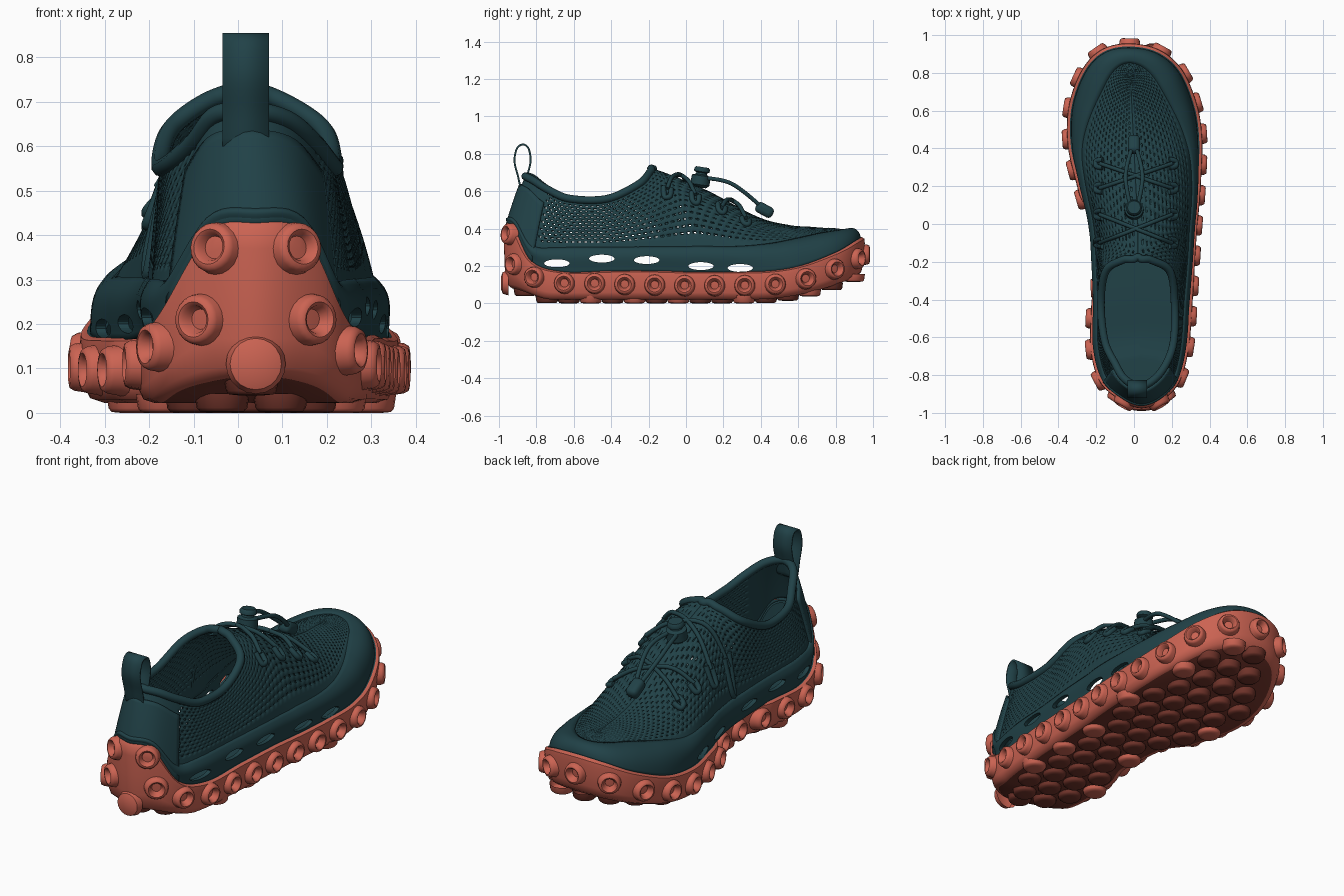
import bpy, bmesh, math
from mathutils import Vector

if "Cube" in bpy.data.objects:
    bpy.data.objects.remove(bpy.data.objects["Cube"])


def material(name, rgb):
    m = bpy.data.materials.new(name)
    m.use_nodes = True
    m.diffuse_color = (*rgb, 1)
    m.node_tree.nodes["Principled BSDF"].inputs["Base Color"].default_value = (*rgb, 1)
    return m


TEAL = material("dark teal", (0.015, 0.054, 0.064))
CORAL = material("coral rubber", (0.6, 0.125, 0.085))
RUST = material("dark rust tread", (0.17, 0.035, 0.024))


def smooth(x, a, b):
    t = min(1, max(0, (x - a) / (b - a)))
    return t * t * (3 - 2 * t)


def lerp(a, b, t):
    return a + (b - a) * t


def spline(pts, u):
    """Closed Catmull-Rom through tuples of any length."""
    i, t, n = math.floor(u), u - math.floor(u), len(pts)
    a, b, c, d = (pts[(i + k) % n] for k in (-1, 0, 1, 2))
    return [0.5 * (2 * q + (r - p) * t + (2 * p - 5 * q + 4 * r - s) * t * t
                   + (3 * q - p - 3 * r + s) * t ** 3) for p, q, r, s in zip(a, b, c, d)]


# Stations round the shoe: foot of the upper, then the matching collar or ridge point
RIGHT = [(.04, -.95, .42, .03, -.86, .68), (.14, -.91, .40, .11, -.82, .66),
         (.22, -.82, .22, .17, -.74, .61), (.265, -.65, .165, .21, -.62, .56),
         (.285, -.4, .17, .215, -.42, .56), (.3, -.15, .17, .19, -.25, .64),
         (.31, 0, .165, .09, -.19, .705), (.32, .1, .165, .02, -.16, .715),
         (.33, .25, .165, .02, .1, .61), (.335, .45, .17, 0, .38, .465),
         (.31, .62, .2, 0, .55, .42), (.235, .8, .27, 0, .67, .41), (.12, .9, .33, -.01, .73, .405)]
LEFT = [(-.03, .93, .35, -.01, .76, .405), (-.16, .9, .33, -.01, .73, .405),
        (-.255, .8, .27, 0, .67, .41), (-.32, .62, .2, 0, .55, .42),
        (-.325, .42, .17, 0, .38, .465), (-.28, .22, .165, 0, .1, .61),
        (-.24, .07, .165, .02, -.16, .715), (-.22, -.05, .17, -.06, -.19, .705),
        (-.21, -.17, .17, -.15, -.25, .64), (-.2, -.4, .17, -.175, -.42, .56),
        (-.205, -.65, .165, -.155, -.62, .56), (-.16, -.82, .22, -.1, -.74, .61),
        (-.06, -.91, .4, -.05, -.82, .67)]
STATIONS = RIGHT + LEFT


def station(u):
    v = spline(STATIONS, u)
    foot, top = Vector(v[:3]), Vector(v[3:])
    if top.y > -.165:
        top.x = .02 - .05 * max(0, top.y)
    return foot, top


def skin(u, s, off=0.0):
    """Point on the upper: u goes round, s goes from foot to collar."""
    def raw(u, s):
        a, b = station(u)
        w = .12 + .73 * smooth(a.y, -.5, .12)
        f = lerp(s, 1 - math.cos(s * math.pi / 2), w)
        g = lerp(s, math.sin(s * math.pi / 2), w)
        return Vector((lerp(a.x, b.x, f), lerp(a.y, b.y, f), lerp(a.z, b.z, g)))
    p = raw(u, s)
    if off:
        e = .02
        n = (raw(u + e, min(s, .95)) - raw(u - e, min(s, .95))).cross(
            raw(u, min(s + e, .97)) - raw(u, min(s, .97) - e))
        p += n.normalized() * off
    return p


# Even spacing by arc length
FINE = [len(STATIONS) * i / 1200 for i in range(1201)]
ARC = [0.0]
for a, b in zip(FINE, FINE[1:]):
    ARC.append(ARC[-1] + (station(b)[0].xy - station(a)[0].xy).length)
TOTAL = ARC[-1]


def at_arc(d):
    d %= TOTAL
    i = next(k for k in range(1, 1201) if ARC[k] >= d)
    return lerp(FINE[i - 1], FINE[i], (d - ARC[i - 1]) / (ARC[i] - ARC[i - 1]))


def finish(ob, mats, angle=50):
    for m in mats:
        ob.data.materials.append(m)
    bpy.ops.object.select_all(action="DESELECT")
    ob.select_set(True)
    bpy.context.view_layer.objects.active = ob
    bpy.ops.object.shade_smooth_by_angle(angle=math.radians(angle))
    return ob


def new_object(name, bm):
    me = bpy.data.meshes.new(name)
    bm.to_mesh(me)
    bm.free()
    ob = bpy.data.objects.new(name, me)
    bpy.context.collection.objects.link(ob)
    return ob


def grid(name, rows, closed=True, hole=None, thick=0.0, mats=(TEAL,), paint=None):
    """Loft rows of points, leaving out the faces picked by hole."""
    bm = bmesh.new()
    vs = [[bm.verts.new(p) for p in row] for row in rows]
    n = len(rows[0])
    for j in range(len(rows) - 1):
        for i in range(n if closed else n - 1):
            if hole and hole(i, j):
                continue
            k = (i + 1) % n
            f = bm.faces.new((vs[j][i], vs[j][k], vs[j + 1][k], vs[j + 1][i]))
            f.material_index = paint(j) if paint else 0
    ob = finish(new_object(name, bm), mats)
    if thick:
        mod = ob.modifiers.new("thickness", "SOLIDIFY")
        mod.thickness, mod.offset = thick, -1
        bpy.ops.object.modifier_apply(modifier=mod.name)
    return ob


def band_top(u):
    """Side band ends at a set height, and grows into the toe cap."""
    level = next(k / 100 for k in range(15, 100) if skin(u, k / 100).z > .3)
    return max(level, .62 * smooth(station(u)[0].y, -.1, .9))


# Perforated upper
N, ROWS = 240, 34
US = [at_arc(TOTAL * i / N) for i in range(N)]
BAND = [band_top(u) for u in US]
BAND = [sum(BAND[(i + k) % N] for k in range(-4, 5)) / 9 for i in range(N)]
upper = [[skin(u, lerp(b - .05, 1, (j + .35 * (j % 2)) / ROWS)) for u, b in zip(US, BAND)]
         for j in range(ROWS + 1)]


def perforation(i, j):
    heel = min(i, N - i) < 13
    return not heel and 3 < j < ROWS - 1 and j % 2 == 1 and (i + j // 2) % 2 == 0


grid("mesh_upper", upper, hole=perforation, thick=.014)

# Smooth side band and toe cap with oval windows
rows = []
for j in range(11):
    t = j / 10
    rows.append([skin(u, b * t, .004 + .018 * math.sin(math.pi * t ** 1.5)) for u, b in zip(US, BAND)])
band = grid("side_band", rows, thick=.022)
for y, z in ((-.69, .215), (-.45, .24), (-.21, .232), (.08, .2), (.29, .19)):
    bpy.ops.mesh.primitive_cylinder_add(vertices=28, radius=1, depth=1.4, location=(0, y, z),
                                        rotation=(0, math.pi / 2, 0))
    cutter = bpy.context.object
    cutter.scale = (.021, .068, 1)
    cutter.hide_render = True
    mod = band.modifiers.new("window", "BOOLEAN")
    mod.object, mod.operation, mod.solver = cutter, "DIFFERENCE", "EXACT"
    bpy.context.view_layer.objects.active = band
    bpy.ops.object.modifier_apply(modifier=mod.name)
    bpy.data.objects.remove(cutter)

# Heel counter
heel_us = [at_arc(-.23 + .46 * i / 24) for i in range(25)]
grid("heel_counter", [[skin(u, .8 * j / 10, .014) for u in heel_us] for j in range(11)],
     closed=False, thick=.02)


# Sole with insole
def ground(y):
    return .022 + .14 * (max(0, y - .35) / .6) ** 2 + .06 * smooth(-y, .72, .95)


def wall(u, out):
    p = station(u)[0]
    d = station(u + .03)[0] - station(u - .03)[0]
    n = Vector((d.y, -d.x, 0)).normalized()
    if p.x < 0:
        out -= .055 * smooth(p.y, -.42, -.25) * smooth(-p.y, -.16, 0)
    return p + n * out, n


def sole_ring(out, t, shrink=0.0, floor=False):
    ring = []
    for u in US:
        p, n = wall(u, out)
        z = min(p.z, .178) if floor else lerp(ground(p.y), p.z, t)
        ring.append(Vector((lerp(p.x, .03, shrink), p.y * (1 - .04 * shrink), z)))
    return ring


rings = [sole_ring(-.03, 0, 1), sole_ring(-.03, 0, .5), sole_ring(-.02, 0), sole_ring(.006, .06),
         sole_ring(.018, .25), sole_ring(.022, .55), sole_ring(.026, .85), sole_ring(.024, .98),
         sole_ring(.01, 1.03), sole_ring(-.03, 1), sole_ring(-.035, 0, 0, True),
         sole_ring(-.035, 0, .5, True), sole_ring(-.035, 0, 1, True)]
grid("sole", rings, mats=(CORAL, TEAL, RUST), paint=lambda j: 2 if j < 2 else int(j > 7))

# Ring lugs and studs, turned from profiles
CUP = [(0, -.004), (.018, -.004), (.025, .008), (.03, .026), (.038, .033), (.047, .031),
       (.053, .02), (.056, 0), (.064, -.03)]
DOME = [(0, .022), (.035, .02), (.055, .012), (.064, -.02)]
STUD = [(0, .022), (.03, .022), (.05, .02), (.057, .012), (.062, -.02)]


def turn(bm, profile, pos, axis, scale=1.0, sides=20, tint=0):
    q = Vector(axis).to_track_quat("Z", "Y")
    tip = bm.verts.new(pos + q @ Vector((0, 0, profile[0][1])))
    prev = None
    for r, h in profile[1:]:
        ring = [bm.verts.new(pos + q @ Vector((r * scale * math.cos(a), r * scale * math.sin(a), h)))
                for a in (2 * math.pi * i / sides for i in range(sides))]
        for i in range(sides):
            k = (i + 1) % sides
            f = bm.faces.new((prev[i], ring[i], ring[k], prev[k]) if prev else (tip, ring[i], ring[k]))
            f.material_index = tint
        prev = ring


bm = bmesh.new()
for i in range(25):
    p, n = wall(at_arc(lerp(.25, TOTAL - .25, i / 24)), .02)
    p.z = lerp(ground(p.y), p.z, .55) - .004 + .012 * smooth(-p.y, .2, .6)
    turn(bm, CUP, p, n)
for d, z, profile in ((.085, .37, CUP), (.125, .21, CUP), (0, .11, DOME)):
    for side in ((-1, 1) if d else (1,)):
        p, n = wall(at_arc(side * d), .018)
        p.z = z
        turn(bm, profile, p, n + Vector((0, 0, .12 if z > .3 else 0)), 1.05)
finish(new_object("ring_lugs", bm), [CORAL])

bm = bmesh.new()
feet = [wall(u, 0)[0] for u in US]
for row in range(16):
    y = -.86 + row * .117
    right = min((p for p in feet if p.x > .03), key=lambda p: abs(p.y - y)).x
    left = min((p for p in feet if p.x < .03), key=lambda p: abs(p.y - y)).x
    for k in range(-4, 5):
        x = .03 + (k + .5 * (row % 2)) * .132
        if left + .035 < x < right - .035:
            edge = x < left + .085 or x > right - .085
            turn(bm, STUD, Vector((x, y, ground(y))), (0, 0, -1), tint=0 if edge else 1)
finish(new_object("tread_studs", bm), [CORAL, RUST])


# Cords
def cord(name, pts, radius, cyclic=False):
    cu = bpy.data.curves.new(name, "CURVE")
    cu.dimensions, cu.bevel_depth, cu.bevel_resolution = "3D", radius, 3
    cu.use_fill_caps = True
    sp = cu.splines.new("NURBS")
    sp.points.add(len(pts) - 1)
    for q, p in zip(sp.points, pts):
        q.co = (*p, 1)
    sp.order_u, sp.use_cyclic_u, sp.use_endpoint_u = 3, cyclic, not cyclic
    cu.resolution_u = 4
    cu.materials.append(TEAL)
    bpy.context.collection.objects.link(bpy.data.objects.new(name, cu))


tops = [station(u)[1] for u in US]
cord("collar_rim", [p for p in tops if p.y < -.168], .021, True)
cloud = [p for row in upper for p in row]


def on_top(x, y, lift=.016):
    p = min(cloud, key=lambda c: (c.x - x) ** 2 + (c.y - y) ** 2)
    return Vector((x, y, p.z + lift))


# Tongue under the lacing
grid("tongue", [[on_top(.02 + .03 * k, -.15 + .05 * j, -.024) for k in range(-3, 4)]
                for j in range(10)], closed=False, thick=.01)

EYES = [-.1, .05, .19, .32]
for n in (0, 2):
    for side in (-1, 1):
        line = [on_top(.01 + side * lerp(-.19, .19, t / 8), lerp(EYES[n], EYES[n + 1], t / 8), .02)
                for t in range(9)]
        cord(f"lace_{n}_{side}", line, .011)
for n, y in enumerate(EYES):
    for side in (-1, 1):
        x = .01 + side * .195
        loop = [on_top(x + side * dx, y + dy, lift) for dx, dy, lift in
                ((-.02, -.02, .006), (.015, -.02, .012), (.02, 0, .012), (.015, .02, .012),
                 (-.02, .02, .006))]
        cord(f"lace_loop_{n}_{side}", loop, .014)
for side in (-1, 1):
    cord(f"pull_cord_{side}", [(side * .02, .1, .67), (side * .045, .2, .665),
                               (side * .045, .3, .61), (side * .012, .4, .52)], .011)

# Cord lock and cord end
LOCK = [(0, .055), (.034, .055), (.042, .045), (.042, .03), (.028, .024), (.03, .015), (.05, .008),
        (.052, -.04), (.035, -.055), (0.001, -.055)]
bm = bmesh.new()
turn(bm, LOCK, Vector((0, .08, .675)), (0, .15, 1))
finish(new_object("cord_lock", bm), [TEAL])
bpy.ops.mesh.primitive_cube_add(size=1, location=(0, .42, .5), rotation=(-.5, 0, 0))
end = bpy.context.object
end.name = "cord_end"
end.scale = (.065, .1, .06)
bpy.ops.object.transform_apply(location=False, rotation=False, scale=True)
bevel = end.modifiers.new("round", "BEVEL")
bevel.width, bevel.segments = .022, 3
finish(end, [TEAL])

# Heel pull tab
LOOP = [(-.872, .6), (-.893, .68), (-.912, .76), (-.9, .825), (-.872, .845),
        (-.846, .825), (-.836, .76), (-.855, .68)]
path = [spline(LOOP, i / 5) for i in range(40)]
grid("pull_tab", [[(x, y, z) for y, z in path] for x in (-.035, .07)], thick=.01)
